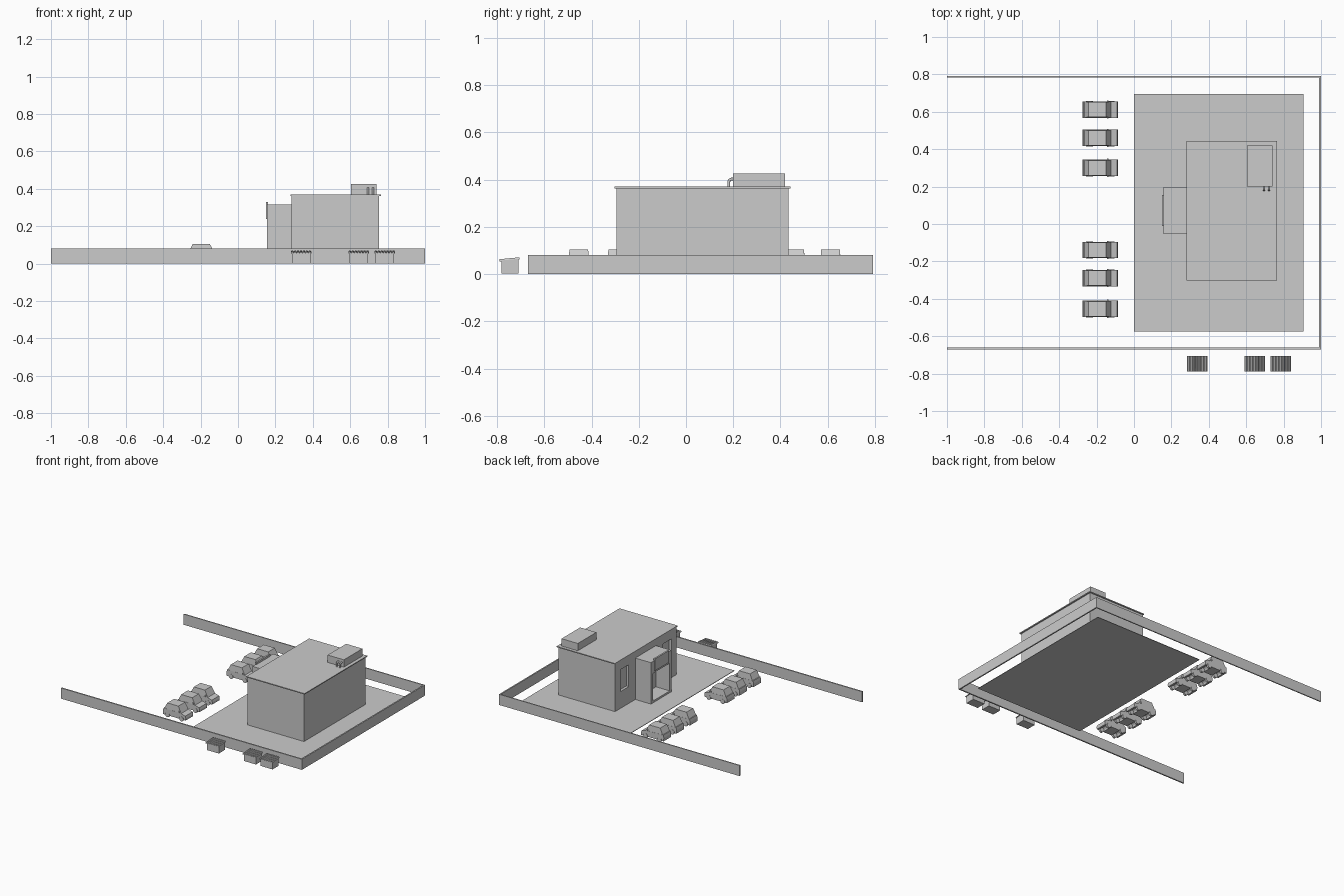
import bpy, bmesh, math
from mathutils import Vector

if "Cube" in bpy.data.objects:
    bpy.data.objects.remove(bpy.data.objects["Cube"])


def finish(name, bm):
    bmesh.ops.recalc_face_normals(bm, faces=bm.faces)
    me = bpy.data.meshes.new(name)
    bm.to_mesh(me)
    bm.free()
    ob = bpy.data.objects.new(name, me)
    bpy.context.collection.objects.link(ob)
    return ob


def add_box(bm, x0, x1, y0, y1, z0, z1):
    vs = bmesh.ops.create_cube(bm, size=1)["verts"]
    for v in vs:
        v.co = Vector((x1 if v.co.x > 0 else x0, y1 if v.co.y > 0 else y0,
                       z1 if v.co.z > 0 else z0))
    return vs


def box(name, *dims):
    bm = bmesh.new()
    add_box(bm, *dims)
    return finish(name, bm)


def add_prism(bm, pts, y0, y1):
    """Extrude an xz profile along y."""
    f = bm.faces.new([bm.verts.new((x, y0, z)) for x, z in pts])
    new = bmesh.ops.extrude_face_region(bm, geom=[f])["geom"]
    vs = [v for v in new if isinstance(v, bmesh.types.BMVert)]
    for v in vs:
        v.co.y = y1
    return list(f.verts) + vs


def cut(ob, *dims):
    c = box(ob.name + "_cutter", *dims)
    c.hide_render = True
    c.hide_viewport = True
    c.display_type = 'WIRE'
    m = ob.modifiers.new("opening", 'BOOLEAN')
    m.object = c
    m.solver = 'EXACT'


# Ground pad and three-sided perimeter wall
box("ground_pad", 0, 0.905, -0.575, 0.695, 0, 0.004)
bm = bmesh.new()
outer = [(-1, -0.67), (1, -0.67), (1, 0.792), (-1, 0.792)]
inner = [(-1, 0.784), (0.99, 0.784), (0.99, -0.66), (-1, -0.66)]
f = bm.faces.new([bm.verts.new((x, y, 0)) for x, y in outer + inner])
top = bmesh.ops.extrude_face_region(bm, geom=[f])["geom"]
for v in top:
    if isinstance(v, bmesh.types.BMVert):
        v.co.z = 0.08
finish("perimeter_wall", bm)

# Main building with recessed windows either side of the entrance
main = box("main_building", 0.285, 0.755, -0.295, 0.435, 0, 0.364)
for y in (-0.183, 0.323):
    cut(main, 0.25, 0.305, y - 0.05, y + 0.05, 0.13, 0.295)
box("roof_slab", 0.281, 0.765, -0.303, 0.443, 0.363, 0.37)

# Entrance porch with open front, and sign board
porch = box("entrance_porch", 0.155, 0.285, -0.05, 0.195, 0, 0.315)
cut(porch, 0.1, 0.27, -0.028, 0.173, 0.018, 0.225)
box("sign_board", 0.149, 0.161, -0.01, 0.155, 0.24, 0.33)

# Rooftop unit and its two bent pipes
box("rooftop_unit", 0.605, 0.74, 0.2, 0.42, 0.368, 0.425)
for i, x in enumerate((0.695, 0.722)):
    cu = bpy.data.curves.new("roof_pipe", 'CURVE')
    cu.dimensions = '3D'
    cu.bevel_depth = 0.006
    cu.bevel_resolution = 2
    cu.use_fill_caps = True
    sp = cu.splines.new('POLY')
    path = [(0.205, 0.402), (0.192, 0.402), (0.184, 0.398), (0.181, 0.39), (0.181, 0.366)]
    sp.points.add(len(path) - 1)
    for p, (y, z) in zip(sp.points, path):
        p.co = (x, y, z, 1)
    bpy.context.collection.objects.link(bpy.data.objects.new(f"roof_pipe_{i}", cu))

# Waste bins: sloped body with corrugated lid
for i, x in enumerate((0.338, 0.646, 0.785)):
    bm = bmesh.new()
    for v in add_box(bm, x - 0.05, x + 0.05, -0.782, -0.71, 0.002, 0.058):
        if v.co.z > 0.03 and v.co.y > -0.75:
            v.co.z = 0.062
    finish(f"bin_body_{i}", bm)
    n, w = 7, 0.11
    prof = [(x - w / 2, 0.055)]
    for k in range(n):
        a = x - w / 2 + w * k / n
        s = w / n
        prof += [(a, 0.059), (a + s * .2, 0.065), (a + s * .65, 0.065), (a + s * .85, 0.059)]
    prof += [(x + w / 2, 0.059), (x + w / 2, 0.055)]
    bm = bmesh.new()
    for v in add_prism(bm, prof, -0.789, -0.705):
        if v.co.y > -0.75:
            v.co.z += 0.006
        else:
            v.co.z -= 0.002
    finish(f"bin_lid_{i}", bm)


# Parked cars (one set of meshes shared by all)
def arch(cx, r=0.021, z=0.014):
    return [(cx - r * math.cos(a), z + r * math.sin(a))
            for a in [math.pi * k / 6 for k in range(7)]]


bm = bmesh.new()
add_prism(bm, [(-0.093, 0.014)] + arch(-0.058) + arch(0.058) +
          [(0.093, 0.014), (0.095, 0.03), (0.09, 0.046), (0.05, 0.058),
           (-0.09, 0.06), (-0.095, 0.04)], -0.044, 0.044)
body = finish("car_body", bm)

bm = bmesh.new()
for v in add_prism(bm, [(-0.085, 0.058), (0.056, 0.056), (0.03, 0.104), (-0.062, 0.104)],
                   -0.043, 0.043):
    if v.co.z > 0.1:
        v.co.y *= 0.92
cabin = finish("car_cabin", bm)

bm = bmesh.new()
for s in (-1, 1):
    add_box(bm, 0.036, 0.043, min(s * .042, s * .049), max(s * .042, s * .049), 0.06, 0.07)
mirrors = finish("car_mirrors", bm)

bm = bmesh.new()
for x in (-0.058, 0.058):
    for s in (-1, 1):
        vs = bmesh.ops.create_cone(bm, cap_ends=True, segments=12, radius1=0.018,
                                   radius2=0.018, depth=0.016)["verts"]
        for v in vs:
            v.co = Vector((x + v.co.x, s * 0.038 + v.co.z, 0.018 + v.co.y))
wheels = finish("car_wheels", bm)

for i, y in enumerate((-0.454, -0.289, -0.139, 0.3, 0.46, 0.612)):
    for part in (body, cabin, mirrors, wheels):
        ob = part if i == 0 else part.copy()
        if i:
            ob.name = f"{part.data.name}_{i}"
            bpy.context.collection.objects.link(ob)
        ob.location = (-0.18, y, 0)
